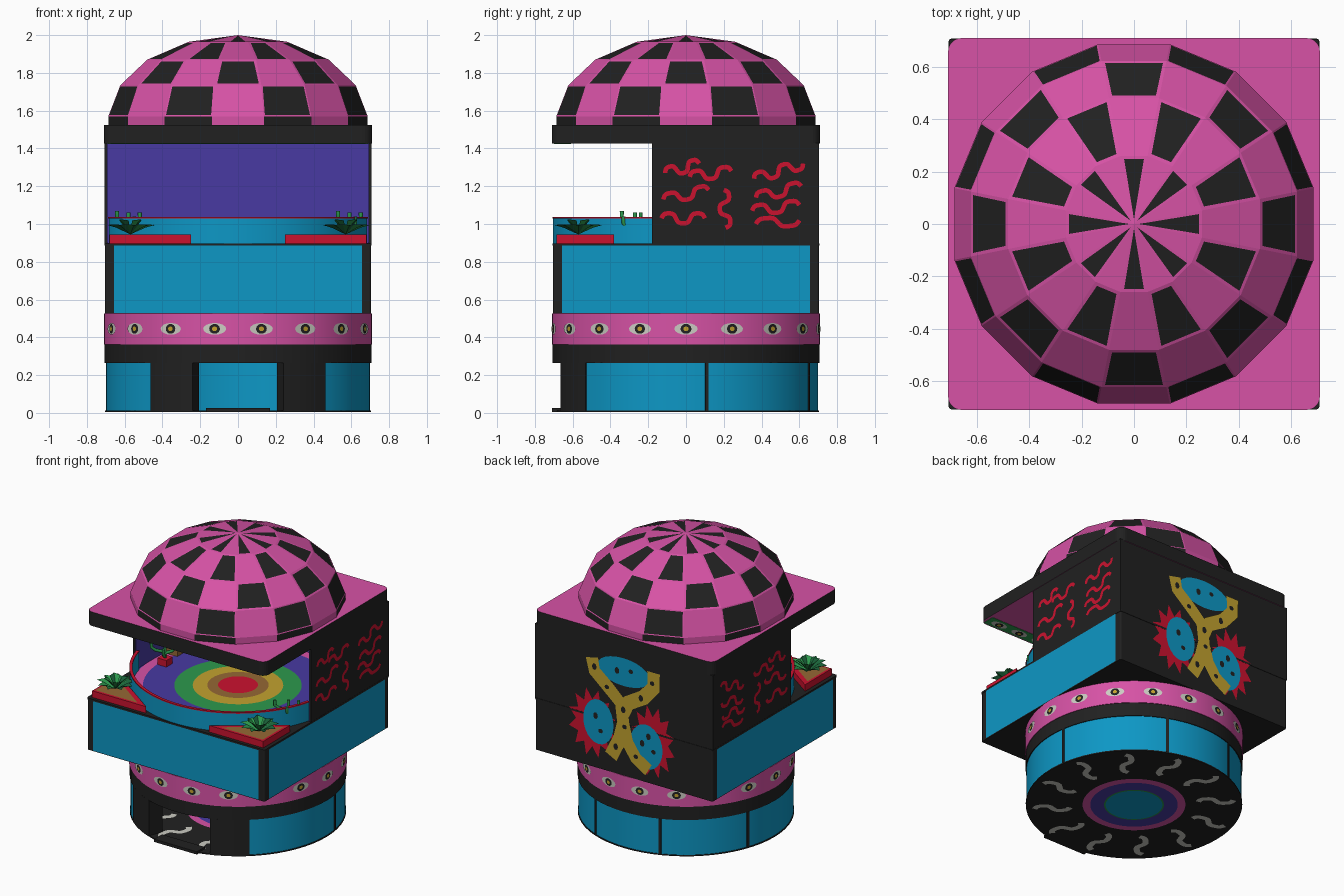
import bpy, bmesh, math
from math import sin, cos, pi, radians as rad
from mathutils import Vector as V

cube = bpy.data.objects.get("Cube")
if cube:
    bpy.data.objects.remove(cube, do_unlink=True)

COLORS = {"black": (.015, .015, .015), "pink": (.68, .085, .38), "cyan": (.004, .31, .56),
          "purple": (.065, .042, .36), "red": (.6, .006, .028), "green": (.026, .32, .075),
          "dark_green": (.01, .12, .04), "yellow": (.54, .36, .028), "white": (.6, .6, .54),
          "brown": (.3, .14, .035)}
MATS = {}
for key, rgb in COLORS.items():
    m = bpy.data.materials.new(key)
    m.use_nodes = True
    m.diffuse_color = (*rgb, 1)
    m.node_tree.nodes["Principled BSDF"].inputs["Base Color"].default_value = (*rgb, 1)
    MATS[key] = m


class Part:
    """One named object collecting faces of several colours."""
    def __init__(self, name):
        self.name, self.bm, self.used = name, bmesh.new(), []

    def mi(self, color):
        if color not in self.used:
            self.used.append(color)
        return self.used.index(color)

    def poly(self, pts, color):
        f = self.bm.faces.new([self.bm.verts.new(p) for p in pts])
        f.material_index = self.mi(color)
        return f

    def prism(self, outline, z0, z1, color, top=None, bottom=None):
        n = len(outline)
        lo, hi = ([self.bm.verts.new((x, y, z)) for x, y in outline] for z in (z0, z1))
        faces = [(hi, top or color), (lo[::-1], bottom or color)]
        faces += [((lo[i], lo[(i + 1) % n], hi[(i + 1) % n], hi[i]), color) for i in range(n)]
        for vs, c in faces:
            self.bm.faces.new(vs).material_index = self.mi(c)
        return self

    def box(self, lo, hi, color):
        (a, b, c), (d, e, f) = lo, hi
        return self.prism([(a, b), (d, b), (d, e), (a, e)], c, f, color)

    def ribbon(self, frame, path, width, color):
        pts = [V(p) for p in path]
        rows = []
        for i, p in enumerate(pts):
            t = (pts[min(i + 1, len(pts) - 1)] - pts[max(i - 1, 0)]).normalized()
            s = V((-t.y, t.x)) * width / 2
            rows.append([self.bm.verts.new(frame(*q)) for q in (p + s, p - s)])
        for a, b in zip(rows, rows[1:]):
            self.bm.faces.new((a[0], a[1], b[1], b[0])).material_index = self.mi(color)

    def done(self, smooth=False):
        me = bpy.data.meshes.new(self.name)
        self.bm.to_mesh(me)
        self.bm.free()
        for c in self.used:
            me.materials.append(MATS[c])
        ob = bpy.data.objects.new(self.name, me)
        bpy.context.collection.objects.link(ob)
        if smooth:
            bpy.ops.object.select_all(action='DESELECT')
            ob.select_set(True)
            bpy.context.view_layer.objects.active = ob
            bpy.ops.object.shade_smooth_by_angle(angle=rad(30))
        return ob


def plane(o, u, v):
    o, u, v = V(o), V(u), V(v)
    return lambda a, b: o + u * a + v * b

def ellipse(cx, cy, rx, ry, n=24):
    return [(cx + rx * cos(2 * pi * i / n), cy + ry * sin(2 * pi * i / n)) for i in range(n)]

def star(cx, cy, rx, ry, n=12):
    return [(cx + rx * k * cos(pi * i / n), cy + ry * k * sin(pi * i / n))
            for i in range(2 * n) for k in [1 if i % 2 else .68]]

def sector(r0, r1, a0, a1, n=40):
    angs = [rad(a0 + (a1 - a0) * i / n) for i in range(n + 1)]
    return [(r1 * cos(a), r1 * sin(a)) for a in angs] + [(r0 * cos(a), r0 * sin(a)) for a in angs[::-1]]

def rounded(h, r):
    return [(sx * (h - r) + r * cos(a), sy * (h - r) + r * sin(a))
            for q, (sx, sy) in enumerate([(1, 1), (-1, 1), (-1, -1), (1, -1)])
            for a in [rad(90 * q + 15 * k) for k in range(7)]]

def disc(r):
    return ellipse(0, 0, r, r, 64)

def eye(part, o, u, v):
    o, out = V(o), V(u).cross(V(v))
    for i, (rx, ry, c) in enumerate([(.062, .031, "white"), (.029, .026, "black"), (.014, .012, "yellow")]):
        f = plane(o + out * (.002 + .002 * i), u, v)
        part.poly([f(*p) for p in ellipse(0, 0, rx, ry, 16)], c)

def wave(a, b, amp, turns, n=36):
    a, b = V(a), V(b)
    d = (b - a).normalized()
    side = V((-d.y, d.x))
    return [a + (b - a) * (i / n) + side * amp * math.tanh(2 * sin(2 * pi * turns * i / n)) for i in range(n + 1)]

Z = (0, 0, 1)

# Round ground floor: slab, glass, mullions, door pillars and step
base = Part("ground_slab").prism(disc(.705), .004, .012, "black")
for z, s in ((.003, -1), (.013, 1)):
    for i, (r, c) in enumerate([(.335, "pink"), (.285, "purple"), (.195, "green"), (.185, "cyan")]):
        f = plane((0, 0, z + s * i * .001), (1, 0, 0), (0, s, 0))
        base.poly([f(*p) for p in disc(r)], c)
    for k in range(12):
        a = rad(30 * k + 15)
        f = plane((0, 0, z), (cos(a), sin(a), 0), (-s * sin(a), s * cos(a), 0))
        base.ribbon(f, wave((.42, 0), (.65, 0), .035, 1, 16), .04, "white")
base.done()
Part("ground_glass").prism(sector(.69, .7, -50, 230, 64), .012, .265, "cyan").done(True)
mull = Part("ground_mullions")
for a in (9, 68, 111, 160):
    mull.prism(sector(.685, .706, a - .7, a + .7, 2), .012, .265, "black")
mull.done()
pillars = Part("door_pillars")
for a in (-70, -131):
    pillars.prism(sector(.6, .706, a, a + 21, 8), .012, .265, "black")
pillars.done()
Part("door_step").box((-.17, -.71, .005), (.17, -.62, .025), "black").done()
Part("lintel_band").prism(disc(.706), .265, .362, "black").done(True)
Part("eye_band").prism(disc(.71), .362, .526, "pink").done(True)
eyes = Part("band_eyes")
for k in range(18):
    a = rad(20 * k)
    eye(eyes, (.71 * cos(a), .71 * sin(a), .445), (-sin(a), cos(a), 0), Z)
eyes.done()

# Square middle storey with glass on the front and sides
Part("middle_storey").prism(rounded(.705, .012), .525, .89, "black").done()
glass = Part("middle_glass")
for o, u in (((0, -.708, 0), (1, 0, 0)), ((.708, 0, 0), (0, 1, 0)), ((-.708, 0, 0), (0, -1, 0))):
    f = plane(o, u, Z)
    glass.poly([f(-.657, .53), f(.657, .53), f(.657, .885), f(-.657, .885)], "cyan")
glass.done()

# Terrace floor with painted rings, and curved railing
deck = Part("terrace_floor").prism(rounded(.708, .012), .885, .898, "black")
deck.box((-.69, -.18, .898), (.69, .69, .9), "purple")
for i, (r, c) in enumerate([(.69, "pink"), (.62, "purple"), (.415, "green"), (.295, "yellow"),
                            (.2, "brown"), (.13, "red")]):
    deck.poly([(x, y, .901 + .0015 * i) for x, y in disc(r)], c)
deck.done()
Part("terrace_railing").prism(sector(.69, .704, 194, 346, 48), .898, 1.03, "cyan").done(True)
Part("railing_cap").prism(sector(.688, .708, 194, 346, 48), 1.03, 1.038, "red").done(True)

# Upper walls with purple lining
walls = Part("upper_walls")
walls.box((-.705, .69, .89), (.705, .705, 1.43), "black")
walls.box((-.692, .685, .9), (.692, .69, 1.425), "purple")
for s in (-1, 1):
    x0, x1 = sorted((s * .693, s * .707))
    walls.box((x0, -.18, .89), (x1, .705, 1.43), "black")
    x0, x1 = sorted((s * .688, s * .693))
    walls.box((x0, -.175, .9), (x1, .69, 1.425), "purple")
walls.done()

# Red squiggles on both side walls
squig = Part("wall_squiggles")
STROKES = [((-.11, 1.27), (.07, 1.32), 1.5), ((.02, 1.25), (.24, 1.28), 1.5), ((-.12, 1.13), (.12, 1.18), 1.5),
           ((.2, 1.18), (.21, .98), 1.5), ((-.13, 1.03), (.1, 1.03), 1.5), ((.36, 1.24), (.62, 1.32), 2),
           ((.37, 1.14), (.61, 1.2), 1.5), ((.35, 1.07), (.6, 1.1), 1.5), ((.37, 1.0), (.6, 1.02), 1)]
for s in (-1, 1):
    f = plane((s * .71, 0, 0), (0, s, 0), Z)
    for (a, b), (c, d), t in STROKES:
        squig.ribbon(f, wave((s * a, b), (s * c, d), .027, t), .024, "red")
squig.done()

# Winged serpent painting on the back wall
mural = Part("back_painting")
back = lambda d: plane((0, .706 + d, 0), (-1, 0, 0), Z)
for layer, c, shape in [(0, "red", star(-.25, .84, .19, .25)), (0, "red", star(.23, .83, .18, .26)),
                        (1, "cyan", ellipse(-.2, .86, .12, .16)), (1, "cyan", ellipse(.18, .78, .13, .16)),
                        (1, "cyan", ellipse(0, 1.27, .21, .1))]:
    mural.poly([back(.001 + .002 * layer)(*p) for p in shape], c)
for i, path in enumerate([[(-.25, 1.31), (-.23, 1.22), (-.12, 1.13), (-.02, 1.04), (0, .9), (-.03, .78), (-.1, .64)],
                          [(.24, 1.33), (.24, 1.22), (.16, 1.13), (.04, 1.06), (.0, .98)],
                          [(.0, .9), (.03, .78), (.1, .68), (.2, .62)]]):
    mural.ribbon(back(.005 + .0005 * i), path, .1, "yellow")
SPOTS = [(-.23, 1.25), (.23, 1.25), (-.05, 1.27), (.06, 1.29), (0, 1.0), (.01, .88), (-.06, .72), (.1, .69),
         (-.22, .9), (-.18, .8), (.2, .86), (.24, .76), (.15, .8), (-.13, 1.13), (.14, 1.12)]
for i, (x, z) in enumerate(SPOTS):
    mural.poly([back(.007)(*p) for p in ellipse(x, z, .018, .024 - .008 * (i % 2), 10)], "black")
mural.done()

# Roof slab with eyes along the front of its ceiling
Part("roof_slab").prism(rounded(.71, .05), 1.425, 1.525, "black", "pink", "pink").done()
ceiling = Part("ceiling_strip").box((-.69, -.7, 1.423), (.69, -.61, 1.425), "green")
for k in range(8):
    eye(ceiling, (-.6 + .171 * k, -.655, 1.423), (1, 0, 0), (0, -1, 0))
ceiling.done()

# Checkered dome, each panel framed in black
dome = Part("checkered_dome")
N = 16
RINGS = [(.7, 1.525), (.7, 1.57), (.635, 1.735), (.49, 1.87), (.265, 1.965), (0, 2.0)]
angles = [rad((k - .5) * 360 / N) for k in range(N)]
bm = dome.bm
rings = [[bm.verts.new((r * cos(a), r * sin(a), z)) for a in angles] for r, z in RINGS[:-1]]
apex = bm.verts.new((0, 0, 2.0))
black, pink = dome.mi("black"), dome.mi("pink")
panels, checks = [], [[], []]
for row, lo in enumerate(rings):
    for k in range(N):
        n = (k + 1) % N
        top = [rings[row + 1][n], rings[row + 1][k]] if row < len(rings) - 1 else [apex]
        f = bm.faces.new([lo[k], lo[n]] + top)
        f.material_index = pink
        panels.append(f)
        if (k + max(row, 1)) % 2 == 0 and row:
            checks[row > 1].append(f)
        elif row == 0 and k % 2:
            f.material_index = black
for f in bmesh.ops.inset_individual(bm, faces=panels, thickness=.005)["faces"]:
    f.material_index = black
for faces, t in zip(checks, (.01, .018)):
    bmesh.ops.inset_individual(bm, faces=faces, thickness=t)
    for f in faces:
        f.material_index = black
dome.done()

# Corner planters with broad-leaved plants
for s, side in ((1, "left"), (-1, "right")):
    tri = [(.25, -.685), (.68, -.685), (.68, -.38)]
    shrunk = [(.33, -.67), (.665, -.67), (.665, -.43)]
    tri, shrunk = ([(s * x, y) for x, y in t][::s] for t in (tri, shrunk))
    pl = Part(side + "_planter").prism(tri, .898, .945, "red")
    pl.poly([(x, y, .947) for x, y in shrunk], "brown")
    pl.done()
    plant = Part(side + "_planter_leaves")
    for k in range(13):
        a, inner = 2 * pi * k / 9, k >= 9
        if inner:
            a = 2 * pi * (k + .5) / 4
        L, h = (.08, .08) if inner else (.13, .05)
        d, w = V((cos(a), sin(a), 0)), V((-sin(a), cos(a), 0)) * .035
        root = V((s * .57, -.57, .945))
        mid, tip = root + d * L * .6 + V((0, 0, h * .7)), root + d * L + V((0, 0, h))
        rise = V((0, 0, .018))
        plant.poly([root, mid - w + rise, tip, mid], "green")
        plant.poly([root, mid, tip, mid + w + rise], "dark_green")
    plant.done()

# Potted cacti inside the railing, and a bar counter
for name, x, y in (("left_cactus", .59, -.27), ("right_cactus", -.58, 0)):
    Part(name + "_pot").box((x - .035, y - .035, .9), (x + .035, y + .035, .95), "red").done()
    cu = bpy.data.curves.new(name, 'CURVE')
    cu.dimensions, cu.bevel_depth, cu.bevel_resolution, cu.use_fill_caps = '3D', .011, 1, True
    arms = [[(0, 0, .94), (0, 0, 1.06)]]
    for dx, dy, z in ((.06, .03, 1.0), (-.06, -.07, 1.01), (.03, -.06, .98)):
        arms.append([(0, 0, z - .02), (dx * .7, dy * .7, z), (dx, dy, z + .025), (dx, dy, z + .06)])
    for arm in arms:
        sp = cu.splines.new('POLY')
        sp.points.add(len(arm) - 1)
        for p, (dx, dy, z) in zip(sp.points, arm):
            p.co = (x + dx, y + dy, z, 1)
    tmp = bpy.data.objects.new(name + "_curve", cu)
    me = bpy.data.meshes.new_from_object(tmp)
    bpy.data.objects.remove(tmp)
    me.materials.clear()
    me.materials.append(MATS["green"])
    bpy.context.collection.objects.link(bpy.data.objects.new(name, me))
Part("bar_counter").box((-.68, .14, .9), (-.58, .36, 1.02), "brown").done()
